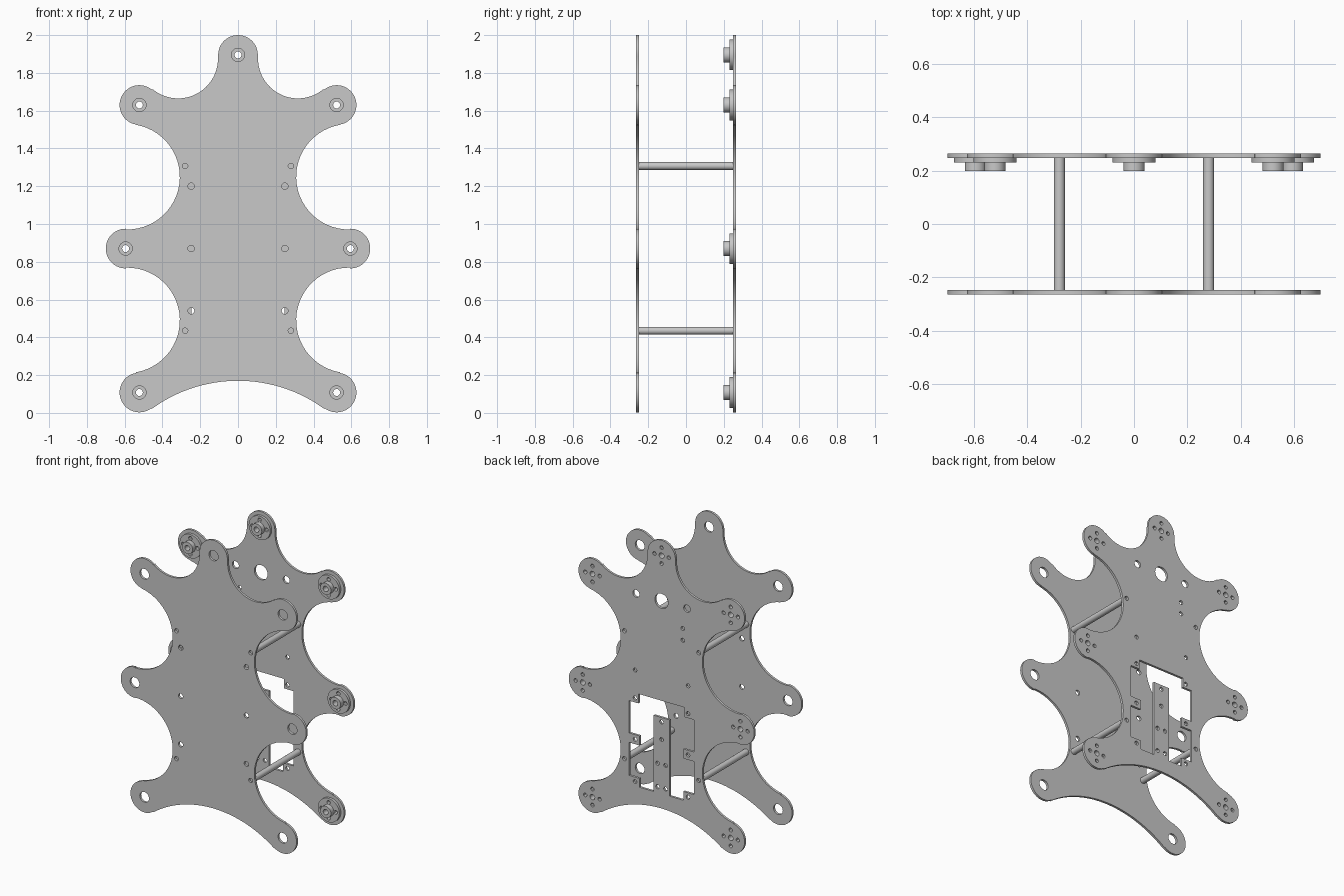
import bpy, bmesh
from math import cos, sin, pi, atan2, radians

cube = bpy.data.objects.get("Cube")
if cube:
    bpy.data.objects.remove(cube, do_unlink=True)

grey = bpy.data.materials.new("light metal grey")
grey.use_nodes = True
grey.diffuse_color = (0.58, 0.58, 0.58, 1)
grey.node_tree.nodes["Principled BSDF"].inputs["Base Color"].default_value = grey.diffuse_color

PLATE_IN, PLATE_OUT = 0.248, 0.264


def circle(x, z, r, n=24):
    return [(x + r * cos(2 * pi * i / n), z + r * sin(2 * pi * i / n)) for i in range(n)]


def both(points):
    """Positions on both sides of the centre line."""
    return [(s * x, z) for x, z in points for s in (1, -1)]


def slab(name, loops, y0, y1):
    """Extruded flat profile in x and z; inner loops become holes."""
    curve = bpy.data.curves.new(name + " profile", 'CURVE')
    curve.dimensions = '2D'
    curve.fill_mode = 'BOTH'
    curve.extrude = abs(y1 - y0) / 2
    for loop in loops:
        spline = curve.splines.new('POLY')
        spline.points.add(len(loop) - 1)
        for p, (x, z) in zip(spline.points, loop):
            p.co = (x, z, 0, 1)
        spline.use_cyclic_u = True
    temp = bpy.data.objects.new(name + " temp", curve)
    bpy.context.collection.objects.link(temp)
    deps = bpy.context.evaluated_depsgraph_get()
    mesh = bpy.data.meshes.new_from_object(temp.evaluated_get(deps))
    bpy.data.objects.remove(temp, do_unlink=True)
    bpy.data.curves.remove(curve)

    # weld the caps to the walls and shade smooth between sharp edges
    bm = bmesh.new()
    bm.from_mesh(mesh)
    bmesh.ops.remove_doubles(bm, verts=bm.verts, dist=1e-5)
    bmesh.ops.recalc_face_normals(bm, faces=bm.faces)
    bm.to_mesh(mesh)
    bm.free()
    mesh.shade_smooth()
    mesh.set_sharp_from_angle(angle=radians(30))
    mesh.materials.clear()
    mesh.materials.append(grey)
    obj = bpy.data.objects.new(name, mesh)
    obj.rotation_euler.x = pi / 2
    obj.location.y = (y0 + y1) / 2
    bpy.context.collection.objects.link(obj)


# Plate outline: a chain of tangent circles, round tips and hollow bays in turn
TIP = 0.105
top_tip = (0, 1.895, TIP)
side = [(0.317, 1.876, 0.211), (0.522, 1.63, TIP), (0.587, 1.25, 0.279),
        (0.595, 0.87, TIP), (0.587, 0.49, 0.279), (0.522, 0.108, TIP)]
bottom_bay = (0, -0.605, 0.775)
chain = [top_tip] + side + [bottom_bay] + [(-x, z, r) for x, z, r in reversed(side)]


def chain_outline(circles, steps=28):
    pts = []
    for i, (x, z, r) in enumerate(circles):
        px, pz, _ = circles[i - 1]
        nx, nz, _ = circles[(i + 1) % len(circles)]
        a, b = atan2(pz - z, px - x), atan2(nz - z, nx - x)
        turn = (a - b) % (2 * pi) if i % 2 == 0 else -((b - a) % (2 * pi))
        for k in range(steps):
            t = a - turn * (k + 0.01) / (steps - 0.98)
            pts.append((x + r * cos(t), z + r * sin(t)))
    return pts


outline = chain_outline(chain)
arms = [(x, z) for x, z, r in chain[::2]]
posts = both([(0.28, 1.307), (0.28, 0.435)])
post_holes = [circle(x, z, 0.0145, 16) for x, z in posts]

# Front plate
front_holes = [circle(x, z, 0.035) for x, z in arms]
front_holes += [circle(x, z, 0.017, 16) for x, z in both([(0.248, 1.2), (0.248, 0.87), (0.248, 0.54)])]
slab("front_plate", [outline] + front_holes + post_holes, -PLATE_OUT, -PLATE_IN)

# Window in the back plate, with mounting tabs and a central tongue
half = [(0.06, 0.79), (0.06, 0.27), (0.165, 0.27), (0.165, 0.33), (0.245, 0.33),
        (0.245, 0.555), (0.165, 0.555), (0.165, 0.62), (0.245, 0.62),
        (0.245, 0.84), (0.175, 0.84), (0.175, 0.905)]
window = half + [(-x, z) for x, z in reversed(half)]


def bolt_ring(x, z):
    return [circle(x + 0.054 * cos(k * pi / 2), z + 0.054 * sin(k * pi / 2), 0.013, 12)
            for k in range(4)]


# Back plate
back_holes = [circle(0, 1.585, 0.05)]
back_holes += [circle(x, z, 0.025, 20) for x, z in both([(0.192, 1.585)])]
small = both([(0.2, 1.06), (0.2, 0.87), (0.2, 0.588), (0.2, 0.3), (0.03, 0.47), (0.03, 0.31)])
small += [(0, 0.76), (0, 0.64), (-0.16, 1.44), (-0.16, 1.36)]
back_holes += [circle(x, z, 0.014, 12) for x, z in small]
for x, z in arms:
    back_holes += [circle(x, z, 0.0185, 16)] + bolt_ring(x, z)
slab("back_plate", [outline, window] + back_holes + post_holes, PLATE_IN, PLATE_OUT)

# Hubs on the inside of the back plate
for i, (x, z) in enumerate(arms):
    bore = circle(x, z, 0.0185, 16)
    slab(f"hub_flange_{i + 1}", [circle(x, z, 0.081, 40), bore] + bolt_ring(x, z), 0.231, PLATE_IN)
    slab(f"hub_boss_{i + 1}", [circle(x, z, 0.04, 32), bore], 0.199, 0.231)

# Standoff posts between the plates
for i, (x, z) in enumerate(posts):
    slab(f"standoff_{i + 1}", [circle(x, z, 0.0208, 24)], -PLATE_IN, PLATE_IN)
